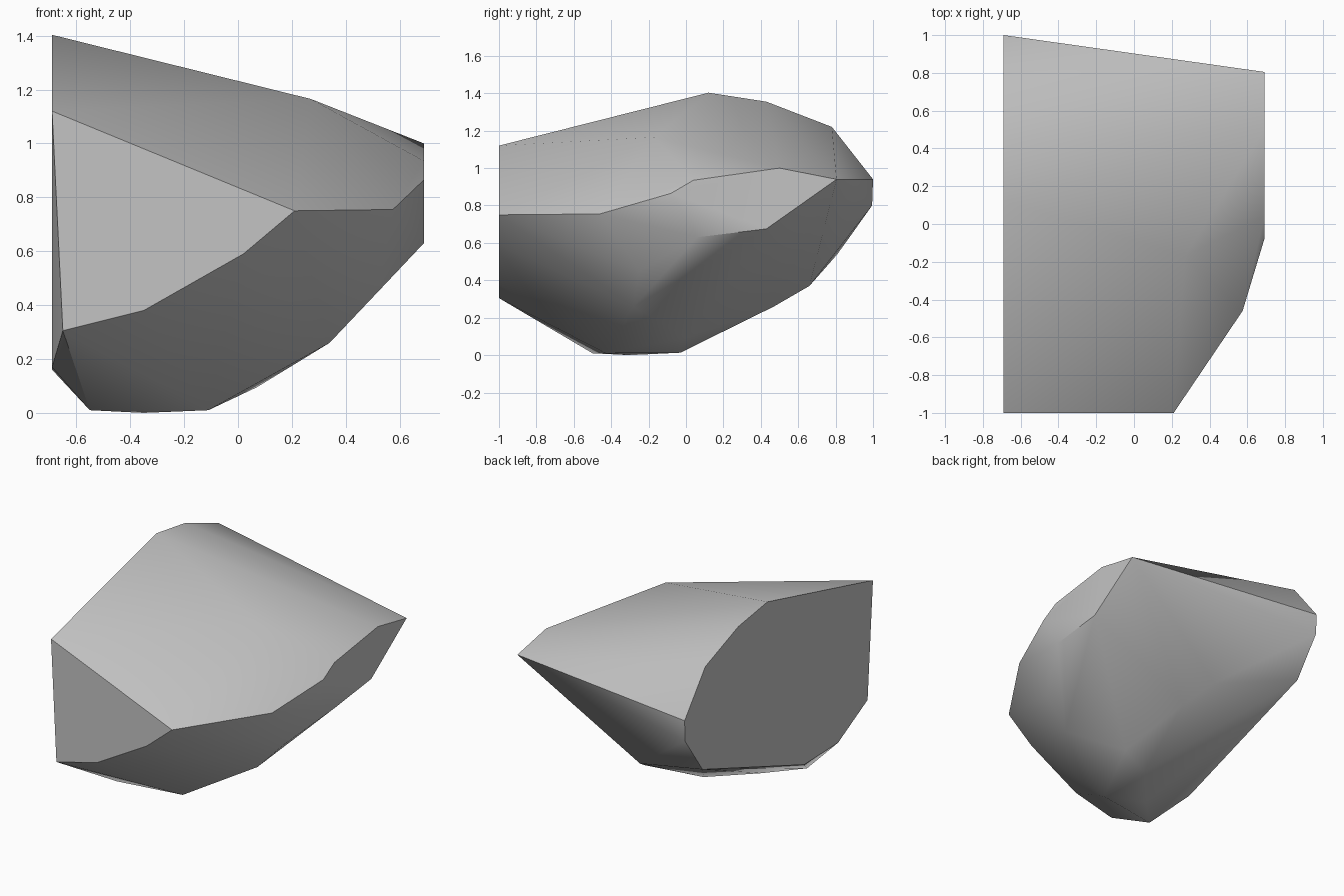
import bpy, bmesh, math

cube = bpy.data.objects.get("Cube")
if cube:
    bpy.data.objects.remove(cube, do_unlink=True)

# Cut facets of the rock, each a flat outline on one plane
LEFT_X, RIGHT_X, FRONT_Y = -0.69, 0.69, -1.0
front_facet = [(-0.69, 1.12), (0.21, 0.75), (0.02, 0.59), (-0.35, 0.38), (-0.65, 0.305)]      # x, z
right_facet = [(-0.08, 0.865), (0.04, 0.935), (0.5, 1.0), (0.805, 0.94), (0.43, 0.675), (0.06, 0.63)]  # y, z
left_facet = [(0.12, 1.403), (0.43, 1.355), (0.78, 1.22), (1.0, 0.94), (0.995, 0.80),
              (0.81, 0.54), (-0.27, 0.16), (-0.63, 0.17)]                                      # y, z

# Corners between the facets
top_corners = [(0.27, -0.17, 1.165), (0.575, -0.46, 0.755)]
under_corners = [(-0.12, 0.66, 0.37), (-0.02, 0.47, 0.26), (-0.11, -0.03, 0.013),
                 (-0.55, -0.5, 0.01), (-0.35, -0.3, 0.0), (-0.11, -0.43, 0.01),
                 (0.07, 0.0, 0.095), (0.34, -0.28, 0.26), (0.52, -0.25, 0.45)]

points = [(x, FRONT_Y, z) for x, z in front_facet]
points += [(RIGHT_X, y, z) for y, z in right_facet]
points += [(LEFT_X, y, z) for y, z in left_facet]
points += top_corners + under_corners

# Wrap the corners in a closed convex skin and merge the flat facets
bm = bmesh.new()
for p in points:
    bm.verts.new(p)
hull = bmesh.ops.convex_hull(bm, input=bm.verts)
loose = [v for v in bm.verts if not v.link_faces]
bmesh.ops.delete(bm, geom=loose, context='VERTS')
bmesh.ops.dissolve_limit(bm, angle_limit=math.radians(0.5), verts=bm.verts, edges=bm.edges)
bmesh.ops.recalc_face_normals(bm, faces=bm.faces)

mesh = bpy.data.meshes.new("rock")
bm.to_mesh(mesh)
bm.free()
rock = bpy.data.objects.new("rock", mesh)
bpy.context.collection.objects.link(rock)

# Plain stone grey
stone = bpy.data.materials.new("stone_grey")
stone.use_nodes = True
grey = (0.55, 0.55, 0.55, 1.0)
stone.diffuse_color = grey
stone.node_tree.nodes["Principled BSDF"].inputs["Base Color"].default_value = grey
mesh.materials.append(stone)

# Soft shading with crisp facet edges
bpy.ops.object.select_all(action='DESELECT')
rock.select_set(True)
bpy.context.view_layer.objects.active = rock
bpy.ops.object.shade_smooth_by_angle(angle=math.radians(35))
